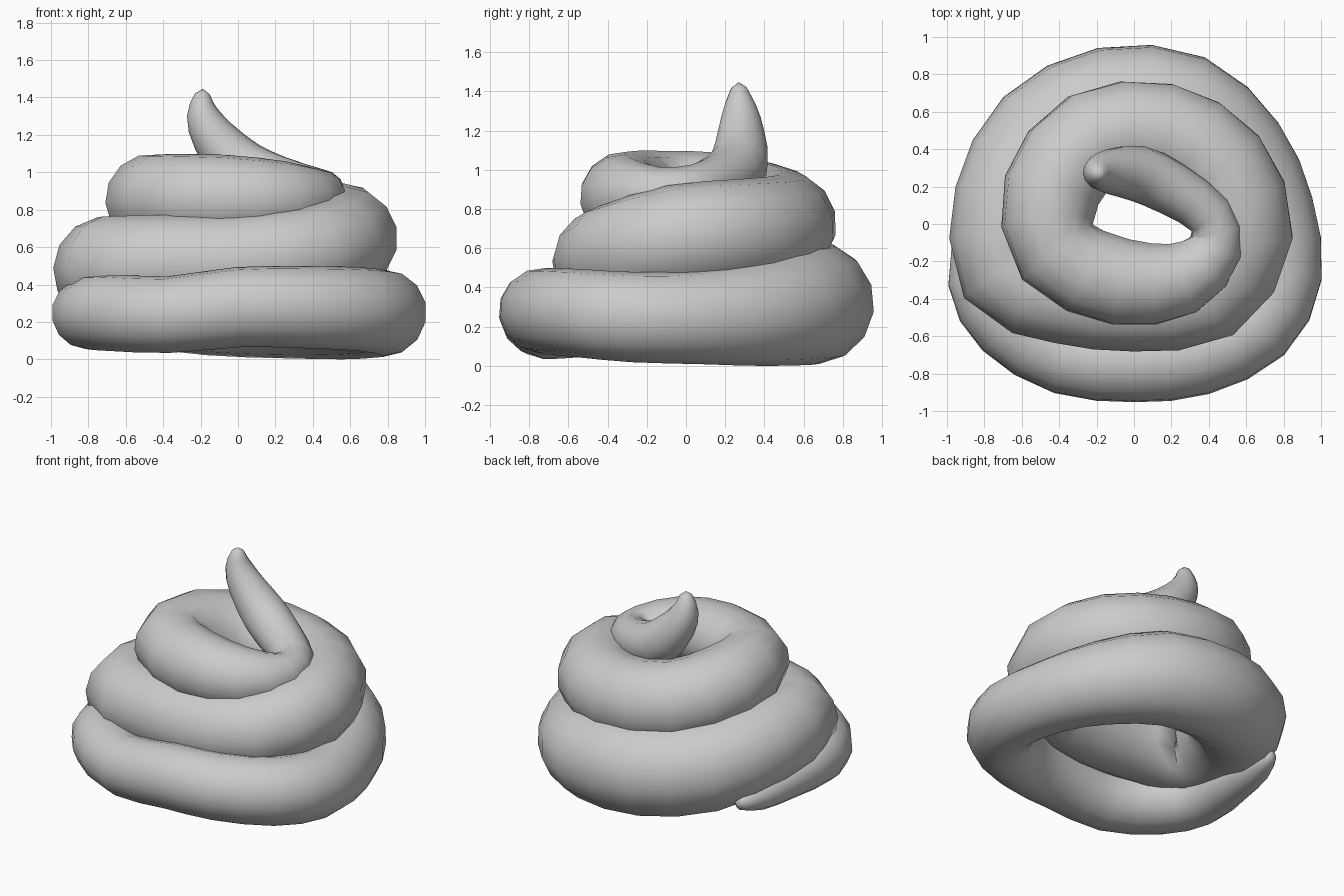
import bpy, bmesh, math
from mathutils import Vector

if "Cube" in bpy.data.objects:
    bpy.data.objects.remove(bpy.data.objects["Cube"])

# Tube centre line (x, y, z, radius), from the tucked-in tail to the curled tip
ROWS = [
    # bottom turn
    (-.74, .46, .18, .05), (-.77, .30, .18, .10), (-.80, .03, .20, .135),
    (-.81, -.29, .245, .19), (-.67, -.53, .25, .205), (-.37, -.71, .24, .205),
    (0, -.74, .28, .215), (.34, -.70, .28, .22), (.65, -.54, .27, .225),
    (.78, -.27, .25, .23), (.73, .07, .25, .24), (.57, .37, .27, .27),
    (.27, .61, .31, .305), (-.13, .64, .33, .31), (-.48, .46, .38, .31),
    # middle turn
    (-.67, .12, .46, .295), (-.67, -.25, .49, .28), (-.37, -.38, .515, .262),
    (0, -.42, .52, .262), (.40, -.37, .57, .26), (.58, -.05, .65, .275),
    (.46, .30, .68, .275), (.15, .485, .70, .275),
    # top turn
    (-.22, .45, .75, .27), (-.44, .18, .83, .262), (-.41, -.15, .86, .24),
    (-.07, -.31, .86, .235), (.26, -.29, .86, .20), (.44, -.12, .87, .145),
    # curled tip
    (.40, .05, .90, .13), (.20, .19, .95, .145), (.02, .27, 1.03, .15),
    (-.13, .28, 1.19, .12), (-.19, .275, 1.32, .085), (-.19, .27, 1.42, .04),
]
SIDES, STEPS = 14, 2


def catmull(p0, p1, p2, p3, t):
    return 0.5 * (2 * p1 + (p2 - p0) * t + (2 * p0 - 5 * p1 + 4 * p2 - p3) * t * t
                  + (3 * p1 - p0 - 3 * p2 + p3) * t ** 3)


pts = [Vector(r) for r in ROWS]
ext = [2 * pts[0] - pts[1]] + pts + [2 * pts[-1] - pts[-2]]
path = [catmull(*ext[i:i + 4], s / STEPS)
        for i in range(len(pts) - 1) for s in range(STEPS)] + [pts[-1]]

# Sweep a round section along the path, carrying the frame smoothly
bm = bmesh.new()
rings, side = [], Vector((0, 0, 1))
for i, p in enumerate(path):
    a, b = path[max(i - 1, 0)], path[min(i + 1, len(path) - 1)]
    tan = (b - a).to_3d().normalized()
    side = (side - tan * side.dot(tan)).normalized()
    other = tan.cross(side)
    ring = []
    for k in range(SIDES):
        ang = 2 * math.pi * k / SIDES
        ring.append(bm.verts.new(p.to_3d() + p[3] * (side * math.cos(ang) + other * math.sin(ang))))
    rings.append((ring, p.to_3d(), tan, p[3]))

for (r0, *_), (r1, *_) in zip(rings, rings[1:]):
    for k in range(SIDES):
        j = (k + 1) % SIDES
        bm.faces.new((r0[k], r0[j], r1[j], r1[k]))

# Rounded end caps
for (ring, c, tan, r), sign in ((rings[0], -1), (rings[-1], 1)):
    tip = bm.verts.new(c + tan * sign * r * 0.7)
    for k in range(SIDES):
        bm.faces.new((ring[k], ring[(k + 1) % SIDES], tip))

bmesh.ops.recalc_face_normals(bm, faces=bm.faces)
for f in bm.faces:
    f.smooth = True
# Rest the coil on the ground
low = min(v.co.z for v in bm.verts)
bmesh.ops.translate(bm, verts=bm.verts, vec=(0, 0, -low))

mesh = bpy.data.meshes.new("coiled_swirl")
bm.to_mesh(mesh)
bm.free()
bpy.context.collection.objects.link(bpy.data.objects.new("coiled_swirl", mesh))
